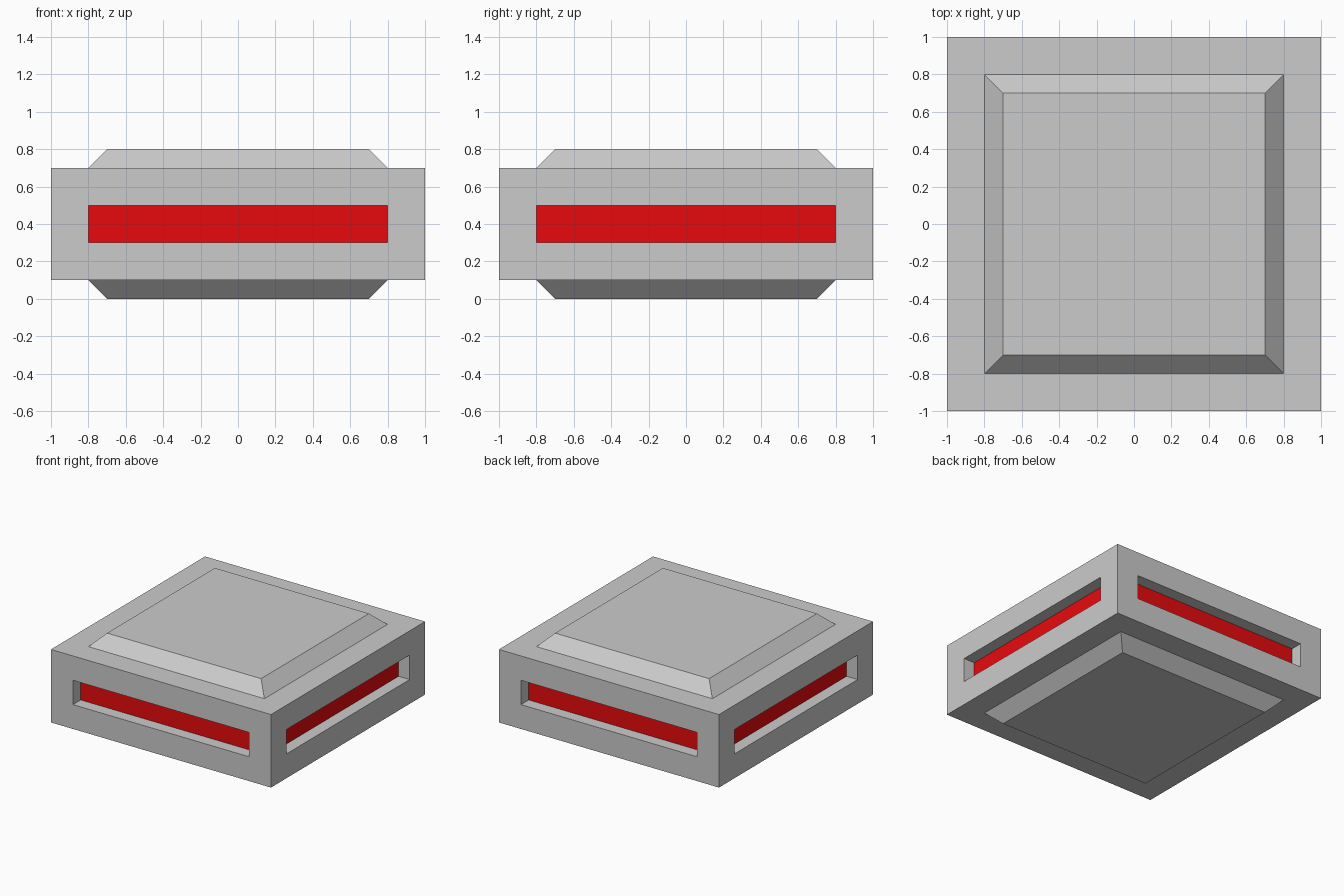
import bpy, bmesh, math
from mathutils import Matrix, Vector

if "Cube" in bpy.data.objects:
    bpy.data.objects.remove(bpy.data.objects["Cube"])

FRAME = 0.2    # border left on every side of the box
STEP = 0.1     # height of the raised plates, depth of the slots


def add_object(name, bm):
    mesh = bpy.data.meshes.new(name)
    bm.to_mesh(mesh)
    bm.free()
    obj = bpy.data.objects.new(name, mesh)
    bpy.context.collection.objects.link(obj)
    return obj


def inset(bm, faces, thickness, depth=0.0):
    bmesh.ops.inset_individual(bm, faces=faces, thickness=thickness,
                               depth=depth, use_even_offset=True)


# Body: box with bevelled plates on top and bottom and a slot in each side
bm = bmesh.new()
bmesh.ops.create_cube(bm, size=2)
bmesh.ops.scale(bm, vec=(1, 1, 0.3), verts=bm.verts)
bmesh.ops.translate(bm, vec=(0, 0, 0.4), verts=bm.verts)
bm.normal_update()
plates = [f for f in bm.faces if abs(f.normal.z) > 0.5]
slots = [f for f in bm.faces if abs(f.normal.z) < 0.5]
inset(bm, plates + slots, FRAME)
inset(bm, plates, STEP, STEP)

# Push the slots inward and leave the floors open for the red panels
floors = bmesh.ops.extrude_discrete_faces(bm, faces=slots)["faces"]
for f in floors:
    inward = f.normal.copy() * -STEP
    bmesh.ops.translate(bm, vec=inward, verts=f.verts)
bmesh.ops.delete(bm, geom=floors, context="FACES_ONLY")
add_object("body", bm)

# Red panels closing the four slots
red = bpy.data.materials.new("red")
red.diffuse_color = (0.8, 0.003, 0.004, 1)
red.use_nodes = True
red.node_tree.nodes["Principled BSDF"].inputs["Base Color"].default_value = red.diffuse_color
for i, side in enumerate(("front", "right", "back", "left")):
    bm = bmesh.new()
    turn = Matrix.Rotation(i * math.pi / 2, 4, "Z")
    corners = [(-0.8, 0.3), (0.8, 0.3), (0.8, 0.5), (-0.8, 0.5)]
    bm.faces.new([bm.verts.new(turn @ Vector((x, -1 + STEP, z))) for x, z in corners])
    panel = add_object(side + "_panel", bm)
    panel.data.materials.append(red)
